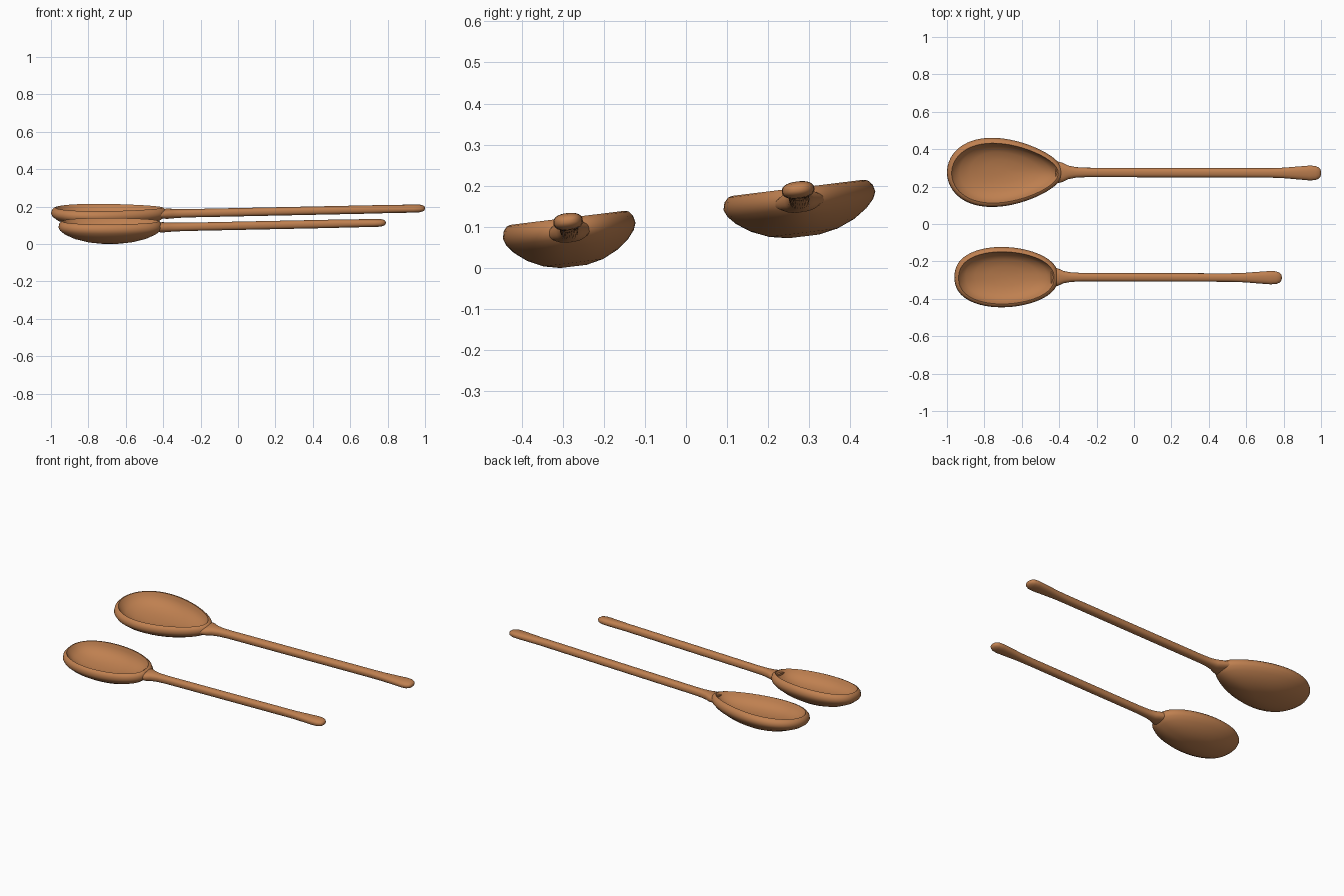
import bpy, bmesh, math
from mathutils import Matrix

cube = bpy.data.objects.get("Cube")
if cube:
    bpy.data.objects.remove(cube, do_unlink=True)

wood = bpy.data.materials.new("warm_wood")
wood.use_nodes = True
colour = (0.52, 0.215, 0.08, 1)
wood.diffuse_color = colour
wood.node_tree.nodes["Principled BSDF"].inputs["Base Color"].default_value = colour

# Bowl shell from underside to rim to hollow: length scale, width scale, height
SHELL = [(.2, .2, -.119), (.45, .45, -.110), (.7, .68, -.092), (.88, .86, -.069),
         (.97, .96, -.049), (1, 1, -.032), (.985, .975, -.014), (.95, .92, -.003),
         (.92, .865, 0),
         (.88, .82, -.020), (.78, .74, -.043), (.6, .57, -.062), (.35, .33, -.073),
         (.1, .1, -.077)]
# Neck and grip sections: distance from the end, half width, half height
NECK = [(0, .062, .020), (.04, .051, .027), (.07, .036, .025), (.11, .028, .023),
        (.17, .025, .022)]
GRIP = [(.28, .025, .022), (.2, .028, .021), (.12, .035, .021), (.06, .040, .021),
        (.03, .038, .020), (.012, .030, .016), (.003, .019, .010), (0, .008, .004)]


def power(v, p):
    return math.copysign(abs(v) ** p, v)


def loft(name, rings, place):
    """Skin a list of closed point rings and cap both ends."""
    bm = bmesh.new()
    loops = [[bm.verts.new(p) for p in ring] for ring in rings]
    for a, b in zip(loops, loops[1:]):
        for i in range(len(a)):
            j = (i + 1) % len(a)
            bm.faces.new((a[i], a[j], b[j], b[i]))
    bm.faces.new(loops[0])
    bm.faces.new(loops[-1])
    bmesh.ops.recalc_face_normals(bm, faces=bm.faces)
    bm.transform(place)
    mesh = bpy.data.meshes.new(name)
    bm.to_mesh(mesh)
    bm.free()
    mesh.materials.append(wood)
    obj = bpy.data.objects.new(name, mesh)
    bpy.context.collection.objects.link(obj)
    bpy.ops.object.select_all(action='DESELECT')
    obj.select_set(True)
    bpy.context.view_layer.objects.active = obj
    bpy.ops.object.shade_smooth_by_angle(angle=math.radians(50))


def spoon(size, y, rim, left, neck, tip, width, egg, square, grip):
    # Each spoon rests rolled slightly to one side
    place = Matrix.Translation((0, y, rim)) @ Matrix.Rotation(math.radians(7), 4, 'X')
    centre, half = (left + neck) / 2, (neck - left) / 2

    # Egg-shaped hollow bowl
    bowl = []
    for sx, sy, z in SHELL:
        ring = []
        for i in range(72):
            t = math.tau * i / 72
            c, s = math.cos(t), math.sin(t)
            side = width * power(s, square) * (1 - egg * c)
            ring.append((centre + half * sx * c, side * sy, z))
        bowl.append(ring)
    loft(size + "_bowl", bowl, place)

    # Long handle that flares into the bowl and swells at the grip
    start = neck - .04
    sections = [(start + d, w, h) for d, w, h in NECK]
    sections += [(tip - d, w, h) for d, w, h in GRIP]
    handle = []
    for x, w, h in sections:
        axis = -.034 + .021 * (x - start)
        ring = []
        for i in range(32):
            t = math.tau * i / 32
            ring.append((x, grip * w * power(math.cos(t), .85),
                         axis + h * power(math.sin(t), .85)))
        handle.append(ring)
    loft(size + "_handle", handle, place)


spoon("large_spoon", .272, .195, -1, -.38, 1, .181, .25, 1, 1)
spoon("small_spoon", -.288, .122, -.96, -.405, .79, .162, .08, .85, .9)
